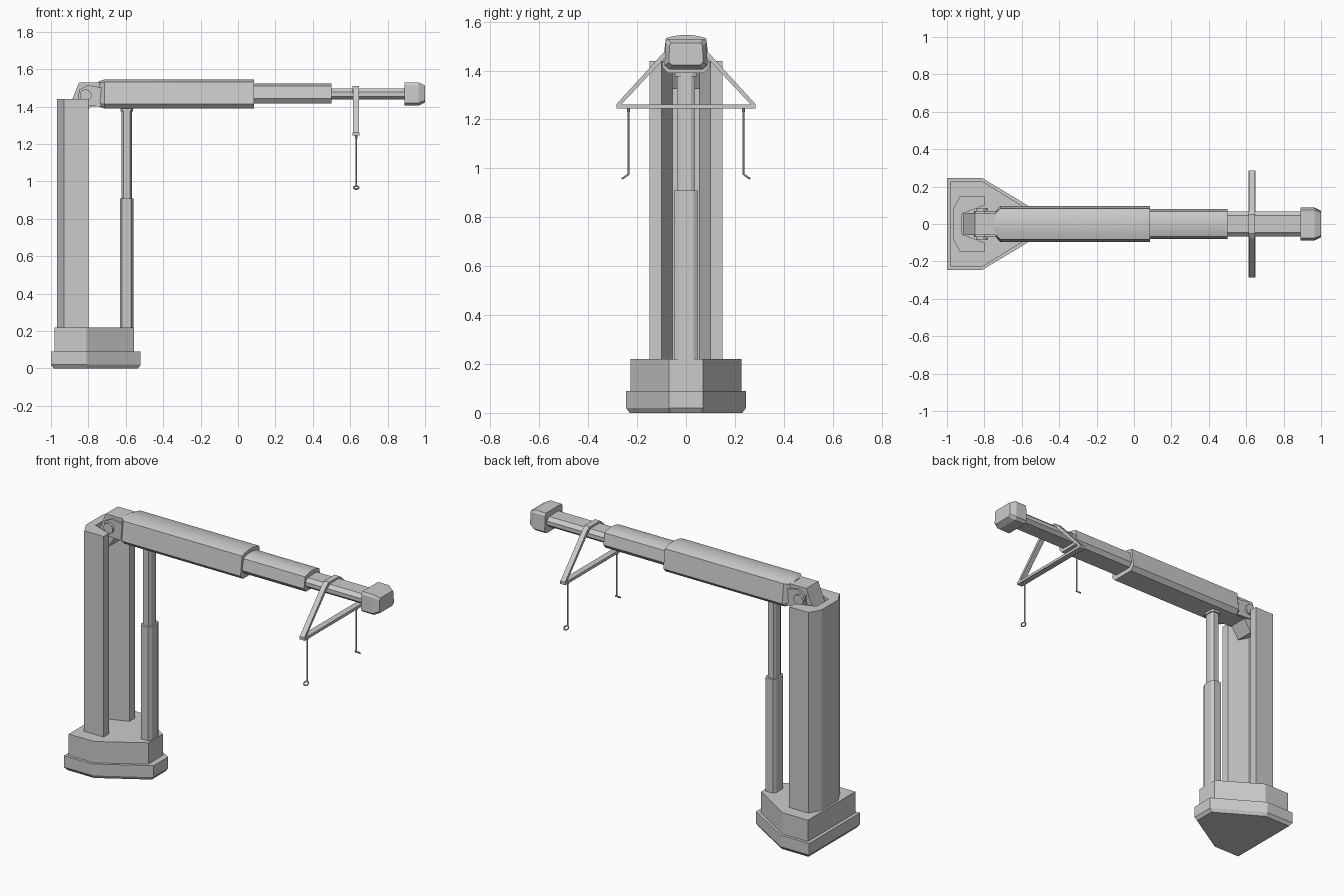
import bpy, bmesh, math
from mathutils import Vector

cube = bpy.data.objects.get("Cube")
if cube:
    bpy.data.objects.remove(cube, do_unlink=True)

grey = bpy.data.materials.new("plain grey")
grey.use_nodes = True
grey.diffuse_color = (0.6, 0.6, 0.6, 1)
grey.node_tree.nodes["Principled BSDF"].inputs["Base Color"].default_value = (0.6, 0.6, 0.6, 1)


def loft(name, rings):
    """Skin a list of equal-length rings of points and cap both ends."""
    bm = bmesh.new()
    rows = [[bm.verts.new(p) for p in ring] for ring in rings]
    n = len(rows[0])
    for a, b in zip(rows, rows[1:]):
        for i in range(n):
            j = (i + 1) % n
            bm.faces.new((a[i], a[j], b[j], b[i]))
    bm.faces.new(rows[0][::-1])
    bm.faces.new(rows[-1])
    bmesh.ops.recalc_face_normals(bm, faces=bm.faces)
    mesh = bpy.data.meshes.new(name)
    bm.to_mesh(mesh)
    bm.free()
    ob = bpy.data.objects.new(name, mesh)
    bpy.context.collection.objects.link(ob)
    mesh.materials.append(grey)
    return ob


def mirrored(half):
    """Mirror a half outline across the second or first axis of its points."""
    return half + [(a, -b) for a, b in reversed(half)]


def upright(name, outline, z0, z1):
    return loft(name, [[(x, y, z) for x, y in outline] for z in (z0, z1)])


def along_x(name, half, stations):
    """half: (z, y) outline; stations: (x, y scale, z scale) about the boom axis."""
    axis = 1.467
    return loft(name, [[(x, y * sy, axis + (z - axis) * sz) for z, y in mirrored(half)]
                       for x, sy, sz in stations])


def rod(name, a, b, radius, sides=8):
    a, b = Vector(a), Vector(b)
    turn = (b - a).to_track_quat('Z', 'Y')
    ring = [turn @ Vector((radius * math.cos(t), radius * math.sin(t), 0))
            for t in (math.tau * (i + 0.5) / sides for i in range(sides))]
    return loft(name, [[p + v for v in ring] for p in (a, b)])


def smooth(ob):
    bpy.ops.object.select_all(action='DESELECT')
    ob.select_set(True)
    bpy.context.view_layer.objects.active = ob
    bpy.ops.object.shade_smooth_by_angle(angle=math.radians(25))


# Stepped base with a chamfered foot
foot = mirrored([(-1.0, .245), (-.81, .245), (-.52, .07)])
sole = [(-.76 + (x + .76) * .94, y * .94) for x, y in foot]
loft("base_foot", [[(x, y, z) for x, y in o]
                   for o, z in ((sole, 0), (foot, .02), (foot, .09))])
upright("base_block", mirrored([(-.98, .228), (-.81, .228), (-.555, .07)]), .09, .22)

# Channel-shaped column, open towards the boom
upright("column", [(-.80, .10), (-.80, .15), (-.93, .15), (-.968, .08),
                   (-.968, -.08), (-.93, -.15), (-.80, -.15), (-.80, -.10),
                   (-.92, -.055), (-.92, .055)], .22, 1.44)

# Support ram
def ram(name, hx, hy, cut, z0, z1):
    half = [(-.595 - hx, hy - cut), (-.595 - hx + cut * .6, hy),
            (-.595 + hx - cut * .6, hy), (-.595 + hx, hy - cut)]
    upright(name, mirrored(half), z0, z1)

ram("ram_sleeve", .036, .05, .02, .22, .91)
ram("ram_rod", .027, .036, .015, .91, 1.39)
ram("ram_cap", .033, .044, .018, 1.375, 1.40)

# Pivot end of the boom: angled tail, pin and lugs
tail = [(-.72, 1.53), (-.85, 1.53), (-.915, 1.365), (-.84, 1.325), (-.79, 1.40), (-.72, 1.40)]
loft("boom_tail", [[(x, y, z) for x, z in tail] for y in (-.058, .058)])
rod("pivot_pin", (-.815, -.085, 1.46), (-.815, .085, 1.46), .032, 12)
for side, s in (("left", 1), ("right", -1)):
    lug = [(-.72, 1.50), (-.80, 1.515), (-.85, 1.49), (-.855, 1.43), (-.82, 1.405), (-.72, 1.40)]
    loft("pivot_lug_" + side, [[(x, y, z) for x, z in lug] for y in (s * .056, s * .07)])

# Telescoping boom with a gently crowned top
def section(width, top, bottom):
    crown = [(top - .014 * t * t, width * .85 * t) for t in (.15, .4, .7, 1)]
    return crown + [(bottom + .025, width), (bottom, width * .75)]

smooth(along_x("boom_outer", section(.097, 1.546, 1.39),
               [(-.745, .65, .86), (-.715, 1, 1), (.085, 1, 1)]))
smooth(along_x("boom_middle", section(.08, 1.525, 1.418), [(0, 1, 1), (.50, 1, 1)]))
along_x("boom_inner", [(1.498, .045), (1.478, .066), (1.455, .066), (1.437, .045)],
        [(.42, 1, 1), (.90, 1, 1)])
along_x("boom_head", [(1.53, .075), (1.515, .084), (1.42, .088), (1.405, .07)],
        [(.89, 1, 1), (.965, 1, 1), (1.0, .8, .72)])

# Triangular hanger straddling the inner boom
def strap(name, path, x0, x1):
    loft(name, [[(x, y, z) for y, z in path] for x in (x0, x1)])

strap("hanger_bar", [(-.285, 1.245), (.285, 1.245), (.285, 1.262), (-.285, 1.262)], .613, .65)
strap("hanger_saddle", [(-.07, 1.485), (-.05, 1.51), (.05, 1.51), (.07, 1.485),
                        (.06, 1.475), (-.06, 1.475)], .613, .648)
for side, s in (("left", 1), ("right", -1)):
    strap("hanger_leg_" + side, [(s * .05, 1.51), (s * .075, 1.492), (s * .285, 1.262),
                                 (s * .264, 1.262), (s * .062, 1.478)], .615, .646)
    # Cable, its clamp and the tilted pull ring
    y = s * .235
    rod("cable_clamp_" + side, (.632, y, 1.23), (.632, y, 1.25), .007)
    rod("cable_" + side, (.632, y, .975), (.632, y, 1.24), .0042, 6)
    bpy.ops.mesh.primitive_torus_add(major_radius=.0135, minor_radius=.0045,
                                     major_segments=12, minor_segments=6,
                                     location=(.632, s * .248, .967),
                                     rotation=(-s * math.radians(35), 0, 0))
    ring = bpy.context.object
    ring.name = "pull_ring_" + side
    ring.data.materials.append(grey)
    smooth(ring)
